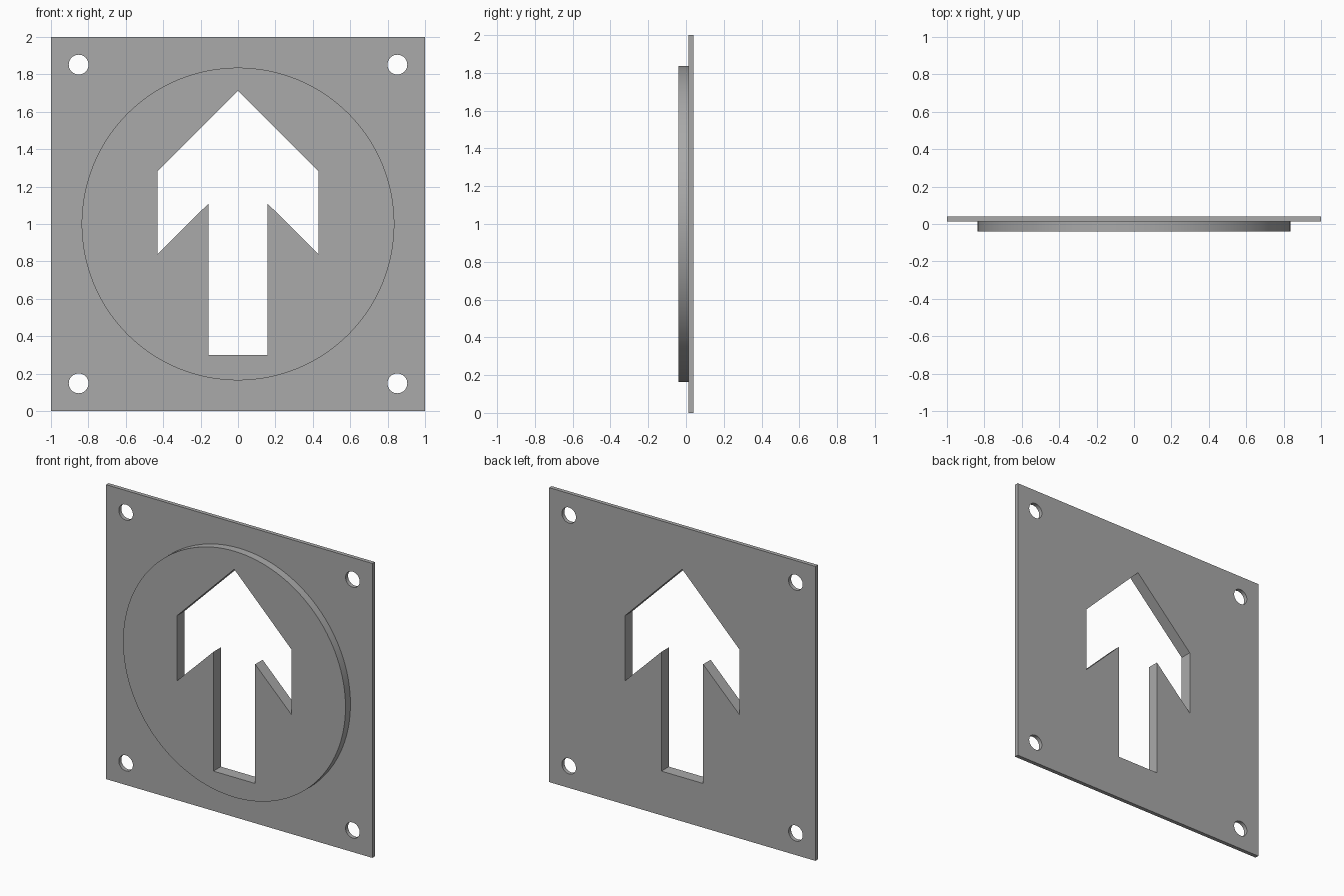
import bpy, bmesh
from math import cos, sin, tau

if "Cube" in bpy.data.objects:
    bpy.data.objects.remove(bpy.data.objects["Cube"], do_unlink=True)

GREY = (0.4, 0.4, 0.4, 1)
grey = bpy.data.materials.new("plain grey")
grey.use_nodes = True
grey.diffuse_color = GREY
grey.node_tree.nodes["Principled BSDF"].inputs["Base Color"].default_value = GREY


def circle(cx, cz, radius, sides):
    return [(cx + radius * cos(tau * i / sides), cz + radius * sin(tau * i / sides))
            for i in range(sides)]


def cut_sheet(name, loops, front, back):
    """Fill an outline with holes, then give it thickness along y."""
    bm = bmesh.new()
    for loop in loops:
        verts = [bm.verts.new((x, front, z)) for x, z in loop]
        for a, b in zip(verts, verts[1:] + verts[:1]):
            bm.edges.new((a, b))
    bmesh.ops.triangle_fill(bm, use_beauty=True, edges=bm.edges[:], normal=(0, -1, 0))
    solid = bmesh.ops.extrude_face_region(bm, geom=bm.faces[:], use_keep_orig=True)
    moved = [v for v in solid["geom"] if isinstance(v, bmesh.types.BMVert)]
    bmesh.ops.translate(bm, verts=moved, vec=(0, back - front, 0))
    bmesh.ops.recalc_face_normals(bm, faces=bm.faces[:])
    mesh = bpy.data.meshes.new(name)
    bm.to_mesh(mesh)
    bm.free()
    mesh.materials.append(grey)
    obj = bpy.data.objects.new(name, mesh)
    bpy.context.collection.objects.link(obj)
    bpy.ops.object.select_all(action="DESELECT")
    obj.select_set(True)
    bpy.context.view_layer.objects.active = obj
    bpy.ops.object.shade_smooth_by_angle(angle=0.5)
    return obj


# Arrow opening: right half mirrored to the left
half = [(0.157, 0.3), (0.157, 1.11), (0.43, 0.84), (0.43, 1.283)]
arrow = half + [(0, 1.713)] + [(-x, z) for x, z in reversed(half)]

# Square plate with the arrow and four corner screw holes
square = [(-1, 0), (1, 0), (1, 2), (-1, 2)]
holes = [circle(sx * 0.852, 1 + sz * 0.852, 0.053, 40) for sx in (-1, 1) for sz in (-1, 1)]
cut_sheet("back_plate", [square, arrow] + holes, 0.013, 0.04)

# Raised round boss on the front
cut_sheet("front_disc", [circle(0, 1, 0.836, 128), arrow], -0.04, 0.013)
